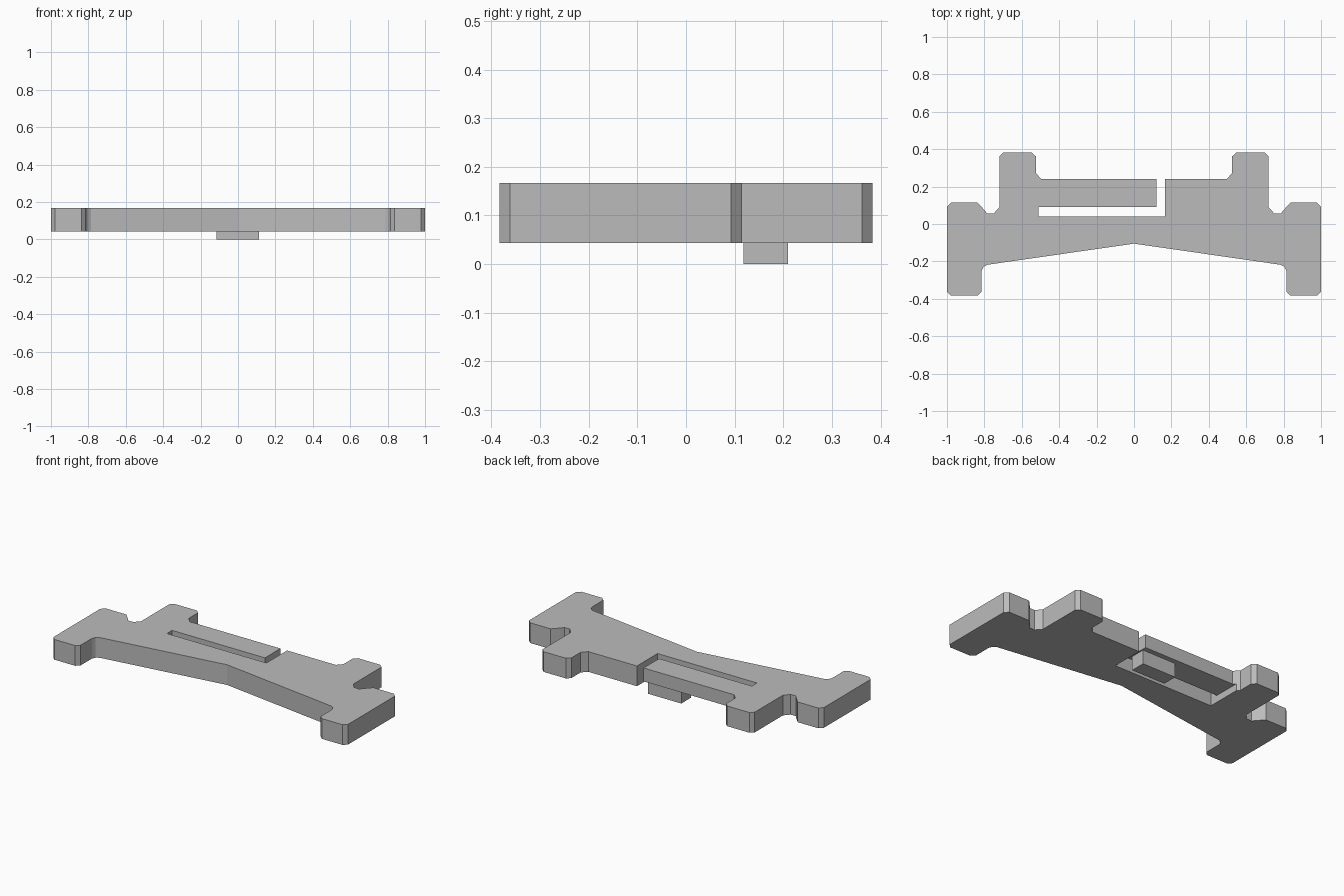
import bpy
import bmesh

cube = bpy.data.objects.get("Cube")
if cube:
    bpy.data.objects.remove(cube, do_unlink=True)

BASE, TOP = 0.043, 0.167

grey = bpy.data.materials.new("plain_grey")
grey.use_nodes = True
colour = (0.5, 0.5, 0.5, 1)
grey.diffuse_color = colour
grey.node_tree.nodes["Principled BSDF"].inputs["Base Color"].default_value = colour


def prism(name, outline, z0, z1):
    """Extrude a flat outline between two heights."""
    bm = bmesh.new()
    face = bm.faces.new([bm.verts.new((x, y, z0)) for x, y in outline])
    ext = bmesh.ops.extrude_face_region(bm, geom=[face])
    verts = [v for v in ext["geom"] if isinstance(v, bmesh.types.BMVert)]
    bmesh.ops.translate(bm, verts=verts, vec=(0, 0, z1 - z0))
    bmesh.ops.recalc_face_normals(bm, faces=bm.faces)
    mesh = bpy.data.meshes.new(name)
    bm.to_mesh(mesh)
    bm.free()
    mesh.materials.append(grey)
    obj = bpy.data.objects.new(name, mesh)
    bpy.context.collection.objects.link(obj)
    return obj


def box(name, x0, x1, y0, y1, z0, z1):
    return prism(name, [(x0, y0), (x1, y0), (x1, y1), (x0, y1)], z0, z1)


# Half outline, from the front notch around to the rear edge
half = [
    (0.785, -0.218), (0.805, -0.23), (0.815, -0.252),
    (0.815, -0.362), (0.837, -0.383), (0.978, -0.383), (1, -0.362),
    (1, 0.092), (0.978, 0.115), (0.838, 0.115),
    (0.8, 0.075), (0.785, 0.056), (0.75, 0.056), (0.72, 0.09),
    (0.72, 0.362), (0.698, 0.383), (0.547, 0.383), (0.525, 0.362),
    (0.525, 0.272), (0.495, 0.24),
]
# L-shaped slot that frees the spring tongue
slot = [(0.165, 0.24), (0.165, 0.04), (-0.51, 0.04),
        (-0.51, 0.09), (0.12, 0.09), (0.12, 0.24)]
mirrored = [(-x, y) for x, y in reversed(half)]
body = prism("clip_body", [(0, -0.105)] + half + slot + mirrored, BASE, TOP)

# Thin the tongue from underneath
cutter = box("tongue_cutter", -0.51, 0.14, 0.065, 0.3, -0.1, 0.085)
cutter.hide_render = True
cutter.hide_viewport = True
cutter.display_type = 'WIRE'
cut = body.modifiers.new("thin_tongue", 'BOOLEAN')
cut.operation = 'DIFFERENCE'
cut.solver = 'EXACT'
cut.object = cutter

# Catch block hanging from the tongue
box("catch_block", -0.115, 0.112, 0.118, 0.21, 0, 0.09)
